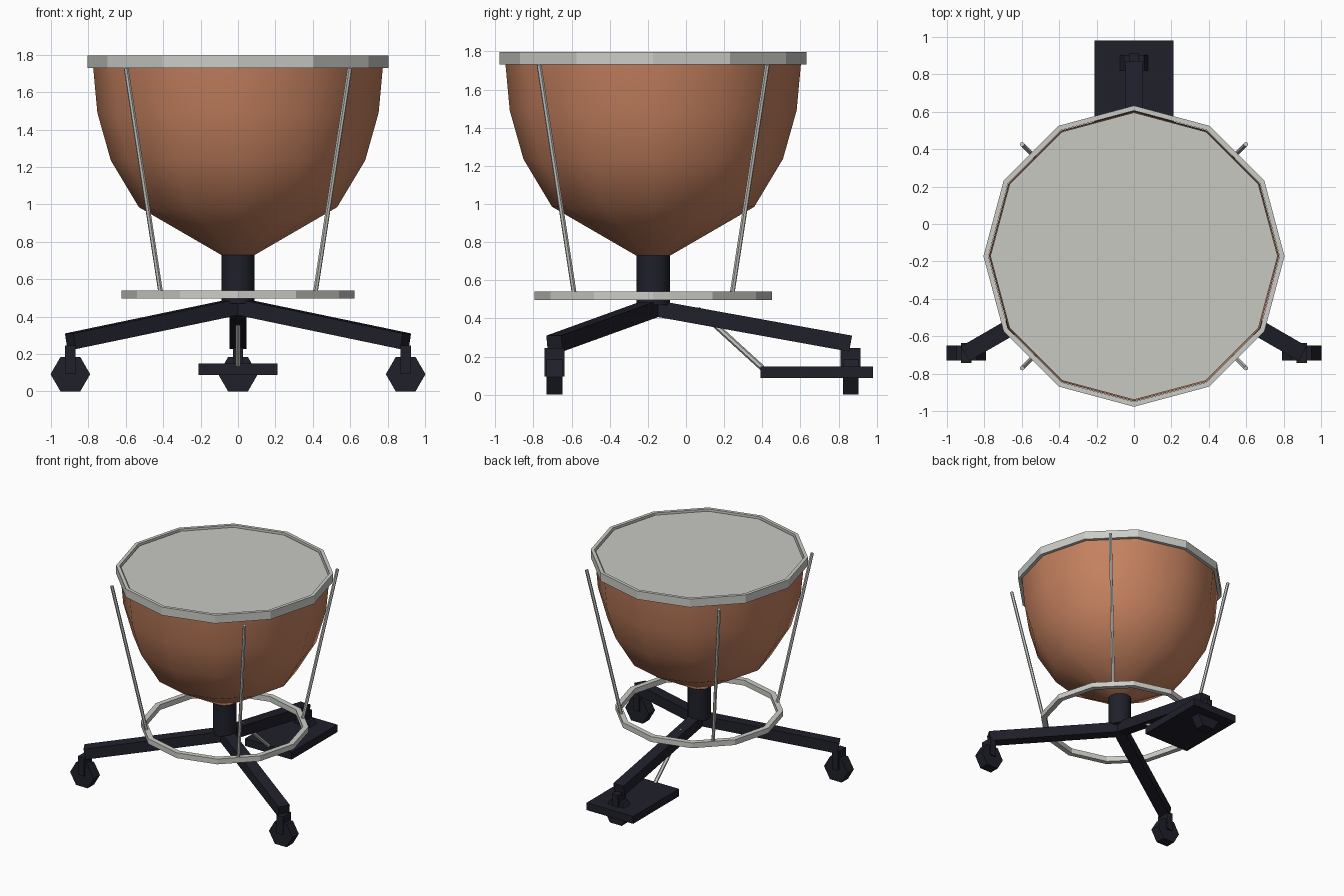
import bpy, bmesh, math
from mathutils import Vector, Matrix

if "Cube" in bpy.data.objects:
    bpy.data.objects.remove(bpy.data.objects["Cube"])

CY = -0.172          # drum axis lies at x = 0, y = CY


def material(name, rgb):
    m = bpy.data.materials.new(name)
    m.diffuse_color = (*rgb, 1)
    m.use_nodes = True
    m.node_tree.nodes["Principled BSDF"].inputs["Base Color"].default_value = m.diffuse_color
    return m


COPPER = material("copper", (0.56, 0.22, 0.115))
SKIN = material("drum_skin", (0.58, 0.58, 0.54))
STEEL = material("steel", (0.60, 0.60, 0.57))
BLACK = material("dark_frame", (0.014, 0.014, 0.024))


def finish(name, bm, mat, smooth=None):
    bmesh.ops.recalc_face_normals(bm, faces=bm.faces)
    me = bpy.data.meshes.new(name)
    bm.to_mesh(me)
    bm.free()
    me.materials.append(mat)
    ob = bpy.data.objects.new(name, me)
    bpy.context.collection.objects.link(ob)
    if smooth:
        bpy.ops.object.select_all(action='DESELECT')
        ob.select_set(True)
        bpy.context.view_layer.objects.active = ob
        bpy.ops.object.shade_smooth_by_angle(angle=math.radians(smooth))
    return ob


def lathe(name, profile, mat, closed=False, smooth=None, n=12):
    """Spin (radius, z) points about the drum axis."""
    bm = bmesh.new()
    rows = [[bm.verts.new((r * math.cos(math.tau * i / n),
                           CY + r * math.sin(math.tau * i / n), z))
             for i in range(n)] for r, z in profile]
    pairs = list(zip(rows, rows[1:]))
    if closed:
        pairs.append((rows[-1], rows[0]))
    else:
        bm.faces.new(rows[0])
    for a, b in pairs:
        for i in range(n):
            j = (i + 1) % n
            bm.faces.new((a[i], a[j], b[j], b[i]))
    return finish(name, bm, mat, smooth)


def ring(name, r0, r1, z0, z1):
    lathe(name, [(r0, z0), (r1, z0), (r1, z1), (r0, z1)], STEEL, closed=True)


def box(name, centre, size, mat, rot=Matrix()):
    bm = bmesh.new()
    m = Matrix.Translation(centre) @ rot @ Matrix.Diagonal((*size, 1))
    bmesh.ops.create_cube(bm, size=1, matrix=m)
    return finish(name, bm, mat)


def cylinder(name, a, b, r, n, mat, smooth=None, spin=0):
    a, b = Vector(a), Vector(b)
    d = b - a
    m = (Matrix.Translation((a + b) / 2) @ d.to_track_quat('Z', 'Y').to_matrix().to_4x4()
         @ Matrix.Rotation(spin, 4, 'Z'))
    bm = bmesh.new()
    bmesh.ops.create_cone(bm, cap_ends=True, segments=n, radius1=r, radius2=r,
                          depth=d.length, matrix=m)
    return finish(name, bm, mat, smooth)


def polar(r, deg, z):
    t = math.radians(deg)
    return Vector((r * math.cos(t), CY + r * math.sin(t), z))


# Kettle, skin and hoops
lathe("kettle_bowl", [(0.09, 0.73), (0.53, 0.985), (0.68, 1.235), (0.752, 1.49), (0.776, 1.75)],
      COPPER, smooth=60)
lathe("drum_head", [(0.768, 1.745), (0.768, 1.783), (0.0001, 1.783)], SKIN)
ring("rim_hoop", 0.778, 0.805, 1.73, 1.797)
ring("lower_ring", 0.58, 0.622, 0.497, 0.54)

# Tuning rods between ring and rim
for k in range(4):
    a = 45 + 90 * k
    cylinder(f"tuning_rod_{k + 1}", polar(0.583, a, 0.52), polar(0.846, a, 1.73), 0.013, 6, STEEL, 40)

# Centre column
cylinder("column", (0, CY, 0.47), (0, CY, 0.76), 0.088, 12, BLACK, 40)

# Three sloping legs with casters
for k, a in enumerate((90, 210, 330)):
    p, q = polar(0, a, 0.455), polar(1.035, a, 0.268)
    d = q - p
    rot = (Matrix.Rotation(math.radians(a), 4, 'Z')
           @ Matrix.Rotation(math.atan2(p.z - q.z, 1.035), 4, 'Y'))
    box(f"leg_{k + 1}", (p + q) / 2, (d.length, 0.09, 0.085), BLACK, rot)
    c = polar(1.035, a, 0.092)
    box(f"caster_fork_{k + 1}", (c.x, c.y, 0.17), (0.055, 0.105, 0.15), BLACK)
    half = Vector((0, 0.041, 0))
    w = cylinder(f"caster_wheel_{k + 1}", c - half, c + half, 0.106, 6, BLACK)
    # Stand the hexagon on a flat side
    if max(v.co.z for v in w.data.vertices) - c.z > 0.1:
        w.data.transform(Matrix.Translation(c) @ Matrix.Rotation(math.pi / 6, 4, 'Y')
                         @ Matrix.Translation(-c))

# Pedal and its link rod
box("pedal", (0, 0.685, 0.118), (0.42, 0.59, 0.06), BLACK)
cylinder("pedal_link", (0, 0.40, 0.14), (0, 0.06, 0.45), 0.015, 6, STEEL, 40)
